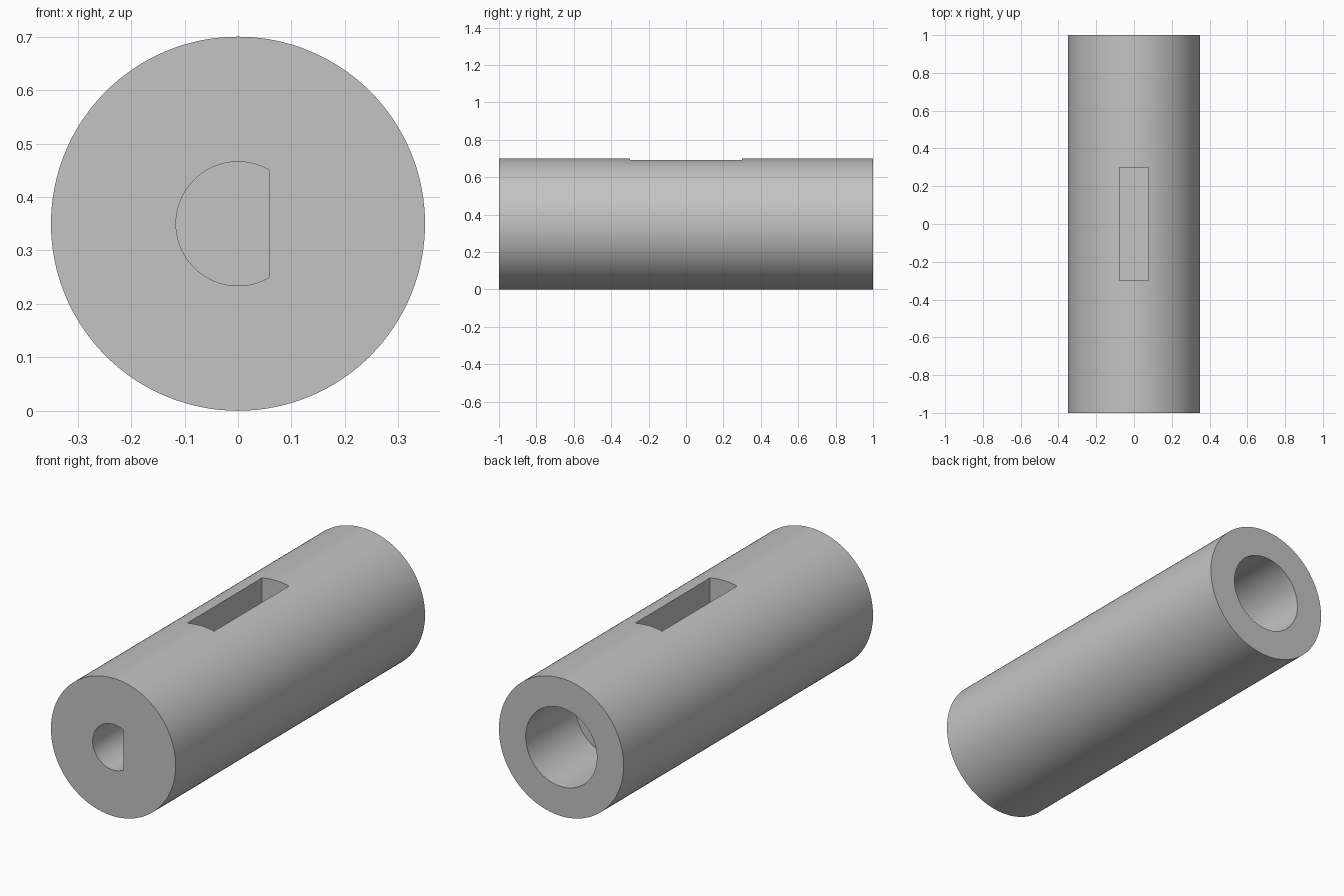
import bpy, bmesh
from math import sin, cos, radians

if "Cube" in bpy.data.objects:
    bpy.data.objects.remove(bpy.data.objects["Cube"], do_unlink=True)

RADIUS = 0.35
LENGTH = 2.0
AXIS_Z = RADIUS

grey = bpy.data.materials.new("plain grey")
grey.use_nodes = True
grey.diffuse_color = (0.55, 0.55, 0.55, 1)
grey.node_tree.nodes["Principled BSDF"].inputs["Base Color"].default_value = grey.diffuse_color


def arc(radius, start, end, steps):
    """Points in the xz plane along an arc about the shaft axis."""
    angles = [radians(start + (end - start) * i / steps) for i in range(steps + 1)]
    return [(radius * cos(a), AXIS_Z + radius * sin(a)) for a in angles]


def prism(name, profile, y0, y1):
    """Extrude an xz profile along y."""
    bm = bmesh.new()
    face = bm.faces.new([bm.verts.new((x, y0, z)) for x, z in profile])
    grown = bmesh.ops.extrude_face_region(bm, geom=[face])
    moved = [v for v in grown["geom"] if isinstance(v, bmesh.types.BMVert)]
    bmesh.ops.translate(bm, verts=moved, vec=(0, y1 - y0, 0))
    bmesh.ops.recalc_face_normals(bm, faces=bm.faces)
    mesh = bpy.data.meshes.new(name)
    bm.to_mesh(mesh)
    bm.free()
    mesh.materials.append(grey)
    obj = bpy.data.objects.new(name, mesh)
    bpy.context.collection.objects.link(obj)
    return obj


# Main cylinder
body = prism("coupling_body", arc(RADIUS, 0, 360, 128)[:-1], -LENGTH / 2, LENGTH / 2)

# Cutters: D-shaped front socket, round rear bore, slot in the top
slot_half, slot_floor = 0.076, 0.5
slot_profile = [(-slot_half, slot_floor), (slot_half, slot_floor),
                (slot_half, 0.8), (-slot_half, 0.8)]
cutters = [
    prism("front_socket_cutter", arc(0.116, 60, 300, 64), -1.1, -0.5),
    prism("rear_bore_cutter", arc(0.2, 0, 360, 96)[:-1], 0.6, 1.1),
    prism("top_slot_cutter", slot_profile, -0.3, 0.3),
]

bpy.ops.object.select_all(action="DESELECT")
bpy.context.view_layer.objects.active = body
body.select_set(True)
for cutter in cutters:
    cutter.hide_render = True
    cut = body.modifiers.new(cutter.name, "BOOLEAN")
    cut.operation = "DIFFERENCE"
    cut.solver = "EXACT"
    cut.object = cutter
    bpy.ops.object.modifier_apply(modifier=cut.name)
    bpy.data.objects.remove(cutter, do_unlink=True)

# Smooth round walls with crisp rims
bpy.ops.object.shade_smooth_by_angle(angle=radians(30))
